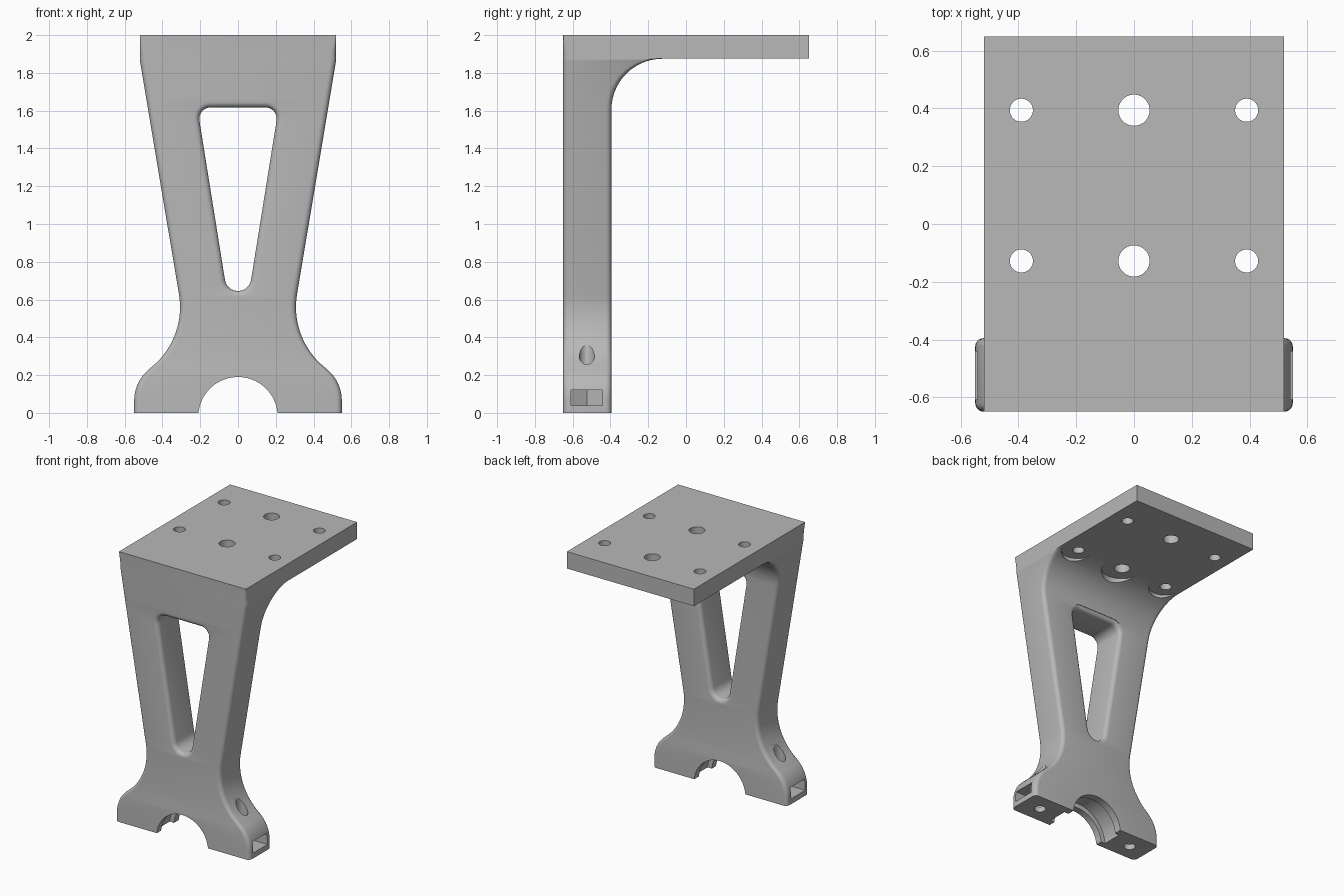
import bpy, bmesh, math
from math import sin, cos, pi, radians, sqrt

cube = bpy.data.objects.get("Cube")
if cube:
    bpy.data.objects.remove(cube, do_unlink=True)

grey = bpy.data.materials.new("plain_grey")
grey.use_nodes = True
COLOUR = (0.48, 0.48, 0.48, 1)
grey.diffuse_color = COLOUR
for node in grey.node_tree.nodes:
    if node.type == 'BSDF_PRINCIPLED':
        node.inputs["Base Color"].default_value = COLOUR

FRONT, BACK, MID, TOP, UNDER = -0.65, -0.395, -0.525, 2.0, 1.875
EDGE = 0.03      # rounding of the leg edges
FILLET = 0.27    # inside corner between leg and plate


def loft(name, rings):
    """Closed solid through rings of equal point count."""
    bm = bmesh.new()
    loops = [[bm.verts.new(p) for p in ring] for ring in rings]
    n = len(loops[0])
    for a, b in zip(loops, loops[1:]):
        for i in range(n):
            j = (i + 1) % n
            bm.faces.new((a[i], a[j], b[j], b[i]))
    bm.faces.new(loops[0][::-1])
    bm.faces.new(loops[-1])
    bmesh.ops.recalc_face_normals(bm, faces=bm.faces)
    mesh = bpy.data.meshes.new(name)
    bm.to_mesh(mesh)
    bm.free()
    mesh.materials.append(grey)
    obj = bpy.data.objects.new(name, mesh)
    bpy.context.collection.objects.link(obj)
    return obj


def box(name, x0, x1, y0, y1, z0, z1):
    return loft(name, [[(x0, y0, z), (x1, y0, z), (x1, y1, z), (x0, y1, z)] for z in (z0, z1)])


def cylinder_z(name, x, y, r, z0, z1, n=40):
    return loft(name, [[(x + r * cos(2 * pi * i / n), y + r * sin(2 * pi * i / n), z)
                        for i in range(n)] for z in (z0, z1)])


def cylinder_y(name, z, r, y0, y1, n=72):
    return loft(name, [[(r * cos(2 * pi * i / n), y, z + r * sin(2 * pi * i / n))
                        for i in range(n)] for y in (y0, y1)])


def combine(target, other, operation='DIFFERENCE'):
    mod = target.modifiers.new("combine", 'BOOLEAN')
    mod.operation, mod.solver, mod.object = operation, 'EXACT', other
    bpy.context.view_layer.update()
    deps = bpy.context.evaluated_depsgraph_get()
    mesh = bpy.data.meshes.new_from_object(target.evaluated_get(deps))
    target.modifiers.clear()
    target.data = mesh
    bpy.data.objects.remove(other, do_unlink=True)


def half_width(z):
    """Side outline: rounded foot, concave waist, straight flare."""
    if z < 0.064:
        return 0.55
    if z < 0.235:
        return 0.334 + sqrt(0.216 ** 2 - (z - 0.064) ** 2)
    if z < 0.627:
        return 0.717 - sqrt(0.41 ** 2 - (z - 0.56) ** 2)
    return min(0.52, 0.3125 + (z - 0.627) * 0.167)


def back_y(z):
    """Rear outline: flat leg, then the fillet to the plate."""
    start = UNDER - FILLET
    if z <= start:
        return BACK
    rise = min(z - start, FILLET)
    return BACK + FILLET - sqrt(max(0, FILLET ** 2 - rise ** 2))


def section(z):
    """Rounded rectangle of the leg at one height."""
    r = EDGE if z < 1.9 else EDGE - (EDGE - 0.002) * (z - 1.9) / (TOP - 1.9)
    w, back = half_width(z), back_y(z)
    corners = ((w - r, back - r), (-w + r, back - r), (-w + r, FRONT + r), (w - r, FRONT + r))
    return [(cx + r * cos(a), cy + r * sin(a), z)
            for k, (cx, cy) in enumerate(corners)
            for a in [pi / 2 * (k + s / 5) for s in range(6)]]


def span(a, b, n):
    return [a + (b - a) * i / n for i in range(n)]


# Leg with the fillet at its top
levels = [0] + [0.064 + 0.171 * sin(pi / 2 * i / 9) for i in range(9)]
levels += span(0.235, 0.627, 16) + [0.627]
levels += [UNDER - FILLET + FILLET * sin(pi / 2 * i / 14) for i in range(15)]
levels += [1.9, TOP]
bracket = loft("mounting_bracket", [section(z) for z in levels])

# Top plate
combine(bracket, box("top_plate", -0.52, 0.52, -0.6, 0.65, UNDER, TOP), 'UNION')


# Tapered window with rounded rims at front and back
def window_ring(y, grow):
    tilt = radians(9.6)
    arcs = ((0.145, 1.557, 0.06, -tilt, pi / 2), (-0.145, 1.557, 0.06, pi / 2, pi + tilt),
            (0, 0.715, 0.07, pi + tilt, 2 * pi - tilt))
    return [(cx + (r + grow) * cos(a), y, cz + (r + grow) * sin(a))
            for cx, cz, r, a0, a1 in arcs
            for a in [a0 + (a1 - a0) * i / 10 for i in range(11)]]


rim = [(EDGE * (1 - sin(t)), EDGE * (1 - cos(t))) for t in [pi / 2 * i / 5 for i in range(6)]]
front_rim = [window_ring(FRONT + d, g) for g, d in rim]
back_rim = [window_ring(BACK - d, g) for g, d in rim[::-1]]
combine(bracket, loft("window_cutter", [window_ring(FRONT - 0.1, EDGE)] + front_rim + back_rim
                      + [window_ring(BACK + 0.2, EDGE)]))

# Plate holes, with flats cut into the fillet below the front row
for x, r, flat in ((-0.39, 0.04, 0.115), (0, 0.054, 0.14), (0.39, 0.04, 0.115)):
    for y in (-0.128, 0.394):
        combine(bracket, cylinder_z("plate_hole", x, y, r, 1.5, 2.2))
    combine(bracket, cylinder_z("spot_face", x, -0.128, flat, 1.7, UNDER))

# Half-round seat with an inner groove
combine(bracket, cylinder_y("seat_cutter", -0.02, 0.21, -0.8, -0.2))
combine(bracket, cylinder_y("groove_cutter", -0.02, 0.245, -0.6, -0.45))

# Foot bolt holes and side nut slots
for s in (-1, 1):
    combine(bracket, cylinder_z("bolt_hole", s * 0.4, MID, 0.04, -0.1, 0.6))
    outline = ((0.7, -0.083), (0.352, -0.083), (0.304, 0), (0.352, 0.083), (0.7, 0.083))
    combine(bracket, loft("nut_slot", [[(s * x, MID + y, z) for x, y in outline]
                                       for z in (0.04, 0.12)]))

bpy.ops.object.select_all(action='DESELECT')
bracket.select_set(True)
bpy.context.view_layer.objects.active = bracket
bpy.ops.object.shade_smooth_by_angle(angle=radians(30))
